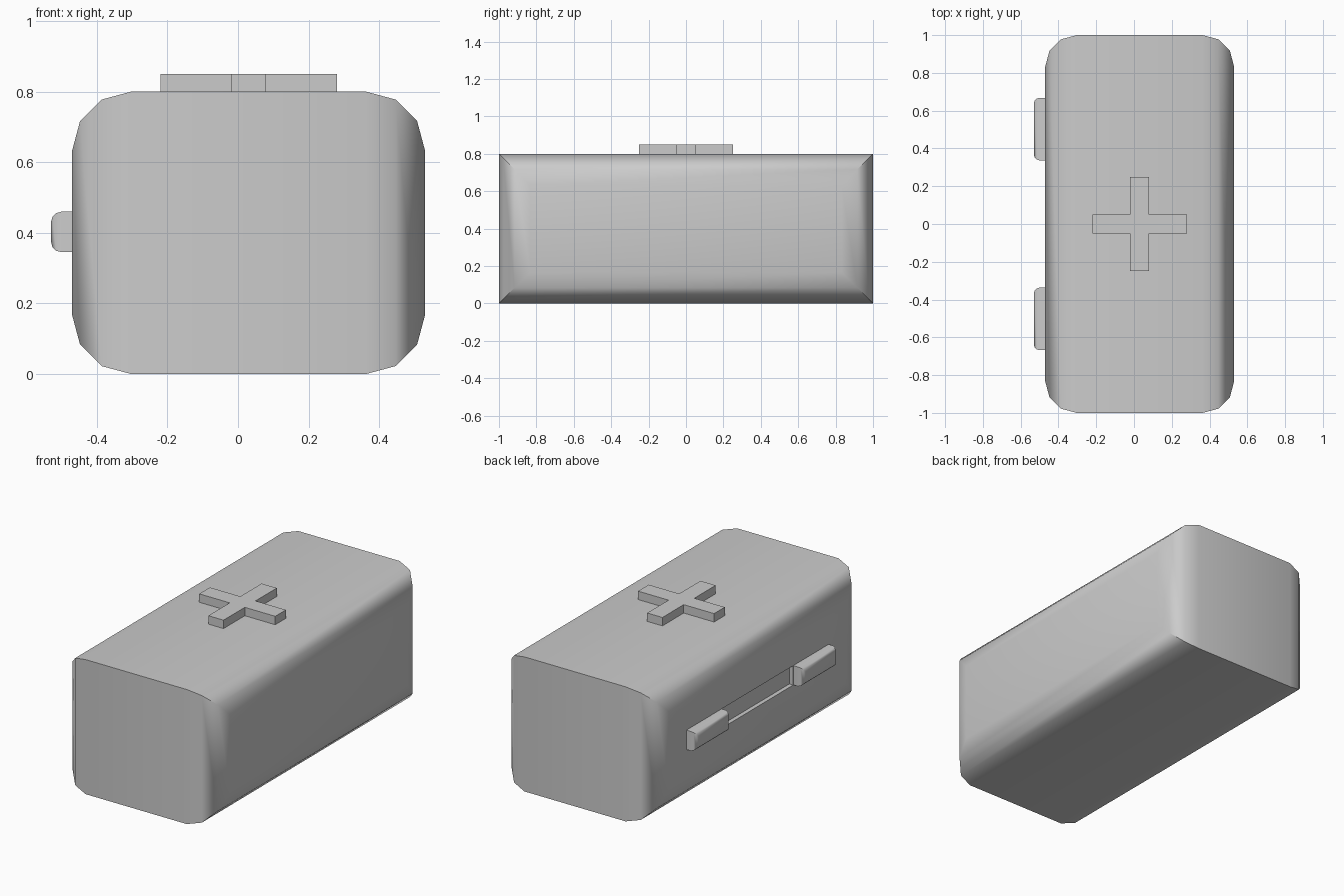
import bpy, bmesh, math
from mathutils import Vector

if "Cube" in bpy.data.objects:
    bpy.data.objects.remove(bpy.data.objects["Cube"])


def add_object(name, bm):
    bmesh.ops.recalc_face_normals(bm, faces=bm.faces)
    mesh = bpy.data.meshes.new(name)
    bm.to_mesh(mesh)
    bm.free()
    obj = bpy.data.objects.new(name, mesh)
    bpy.context.collection.objects.link(obj)
    return obj


def box(name, lo, hi, radius=0.0, sides=()):
    """Box whose rim edges on the given x sides (-1, 1) are rounded."""
    bm = bmesh.new()
    bmesh.ops.create_cube(bm, size=1)
    lo, hi = Vector(lo), Vector(hi)
    for v in bm.verts:
        v.co = (lo + hi) / 2 + v.co * (hi - lo)
    if radius:
        planes = [hi.x if s > 0 else lo.x for s in sides]
        edges = [e for e in bm.edges
                 if any(all(abs(v.co.x - p) < 1e-5 for v in e.verts) for p in planes)]
        bmesh.ops.bevel(bm, geom=edges, offset=radius, offset_type='OFFSET',
                        segments=3, profile=0.5, affect='EDGES')
    return add_object(name, bm)


def select(obj):
    bpy.ops.object.select_all(action='DESELECT')
    obj.select_set(True)
    bpy.context.view_layer.objects.active = obj


def smooth(obj):
    select(obj)
    bpy.ops.object.shade_smooth_by_angle(angle=math.radians(33))


# Case body, rounded around both long sides
body = box("case_body", (-0.47, -1, 0), (0.53, 1, 0.8), 0.167, (-1, 1))

# Shallow finger recess between the handle mounts
cutter = box("recess_cutter", (-0.6, -0.335, 0.345), (-0.445, 0.335, 0.46))
cut = body.modifiers.new("recess", 'BOOLEAN')
cut.operation = 'DIFFERENCE'
cut.solver = 'EXACT'
cut.object = cutter
select(body)
bpy.ops.object.modifier_apply(modifier=cut.name)
bpy.data.objects.remove(cutter)
smooth(body)

# Two handle mounts on the left side
for name, y in (("handle_mount_front", -0.5025), ("handle_mount_back", 0.5025)):
    mount = box(name, (-0.53, y - 0.1655, 0.345), (-0.455, y + 0.1655, 0.46), 0.03, (-1,))
    smooth(mount)

# Raised cross on the lid
a, b = 0.05, 0.25
corner = [(b, -a), (b, a), (a, a)]
bm = bmesh.new()
outline = []
for i in range(4):
    c, s = round(math.cos(i * math.pi / 2)), round(math.sin(i * math.pi / 2))
    outline += [bm.verts.new((0.03 + c * x - s * y, s * x + c * y, 0.79)) for x, y in corner]
base = bm.faces.new(outline)
top = bmesh.ops.extrude_face_region(bm, geom=[base], use_keep_orig=True)["geom"]
bmesh.ops.translate(bm, vec=(0, 0, 0.06),
                    verts=[v for v in top if isinstance(v, bmesh.types.BMVert)])
add_object("lid_cross", bm)
